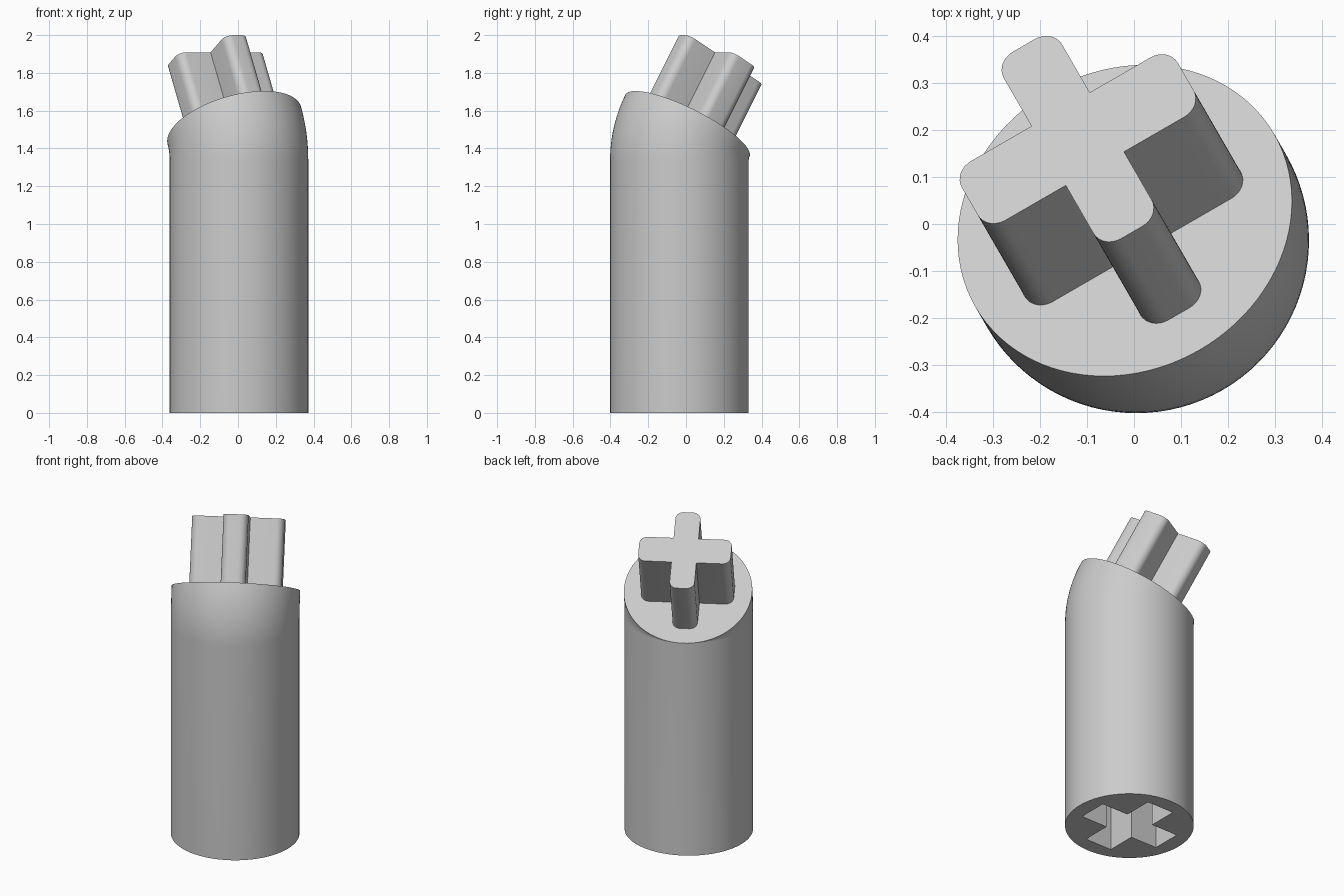
import bpy, bmesh, math
from mathutils import Matrix, Vector

if "Cube" in bpy.data.objects:
    bpy.data.objects.remove(bpy.data.objects["Cube"])

R = 0.367                      # body radius
Z0 = 1.337                     # height where the bend begins
TILT = math.radians(30)        # bend angle
BASE = Matrix.Translation((0.005, -0.035, 0)) @ Matrix.Rotation(math.radians(120), 4, 'Z')

grey = bpy.data.materials.new("light_grey")
grey.diffuse_color = (0.6, 0.6, 0.6, 1)
grey.use_nodes = True
grey.node_tree.nodes["Principled BSDF"].inputs["Base Color"].default_value = grey.diffuse_color


def cross(length, a, b, r, steps=8):
    """Plus-shaped outline: half length, half widths of the two arms, corner radius."""
    pts = []
    for k in range(4):
        h, other = (a, b) if k % 2 == 0 else (b, a)
        arm = []
        for cy, start in ((-h + r, -90), (h - r, 0)):
            for i in range(steps + 1 if r else 1):
                t = math.radians(start + 90 * i / steps)
                arm.append((length - r + r * math.cos(t), cy + r * math.sin(t)))
        arm.append((other, h))
        rot = Matrix.Rotation(k * math.pi / 2, 2)
        pts += [rot @ Vector(p) for p in arm]
    return pts


def ring(bm, pts, mat):
    return [bm.verts.new(mat @ Vector((p[0], p[1], 0))) for p in pts]


def bridge(bm, lo, hi):
    n = len(lo)
    for i in range(n):
        j = (i + 1) % n
        bm.faces.new((lo[i], lo[j], hi[j], hi[i]))


def finish(bm, name):
    bmesh.ops.remove_doubles(bm, verts=bm.verts[:], dist=1e-5)
    bmesh.ops.recalc_face_normals(bm, faces=bm.faces[:])
    me = bpy.data.meshes.new(name)
    bm.to_mesh(me)
    bm.free()
    me.materials.append(grey)
    ob = bpy.data.objects.new(name, me)
    bpy.context.collection.objects.link(ob)
    bpy.ops.object.select_all(action='DESELECT')
    ob.select_set(True)
    bpy.context.view_layer.objects.active = ob
    bpy.ops.object.shade_smooth_by_angle(angle=math.radians(30))
    return ob


def bend(t):
    """Swing about the inner edge of the cylinder top."""
    pivot = Matrix.Translation((R, 0, Z0))
    return BASE @ pivot @ Matrix.Rotation(t, 4, 'Y') @ Matrix.Translation((-R, 0, 0))


# Body: straight tube, bent top, cross-shaped socket in the bottom
bm = bmesh.new()
N, STEPS, DEPTH = 96, 12, 0.65
circle = [(R * math.cos(2 * math.pi * i / N), R * math.sin(2 * math.pi * i / N)) for i in range(N)]
rings = [ring(bm, circle, BASE)]
rings += [ring(bm, circle, bend(TILT * i / STEPS)) for i in range(STEPS + 1)]
for lo, hi in zip(rings, rings[1:]):
    bridge(bm, lo, hi)
bm.faces.new(rings[-1])

hole = cross(0.275, 0.092, 0.092, 0)
turn = BASE @ Matrix.Rotation(math.radians(-120), 4, 'Z')
mouth = ring(bm, hole, turn)
ceiling = ring(bm, hole, turn @ Matrix.Translation((0, 0, DEPTH)))
bridge(bm, mouth, ceiling)
bm.faces.new(ceiling)
rim = [bm.edges.get((loop[i - 1], loop[i])) for loop in (rings[0], mouth) for i in range(len(loop))]
bmesh.ops.triangle_fill(bm, use_beauty=True, use_dissolve=False, edges=rim, normal=(0, 0, -1))
finish(bm, "bent_body")

# Cross-shaped peg standing on the slanted face
bm = bmesh.new()
outline = cross(0.265, 0.0715, 0.084, 0.045)
face = bend(TILT)
low = ring(bm, outline, face @ Matrix.Translation((0, 0, -0.01)))
top = ring(bm, outline, face @ Matrix.Translation((0, 0, 0.4)))
bridge(bm, low, top)
bm.faces.new(low)
bm.faces.new(top)
finish(bm, "cross_peg")
